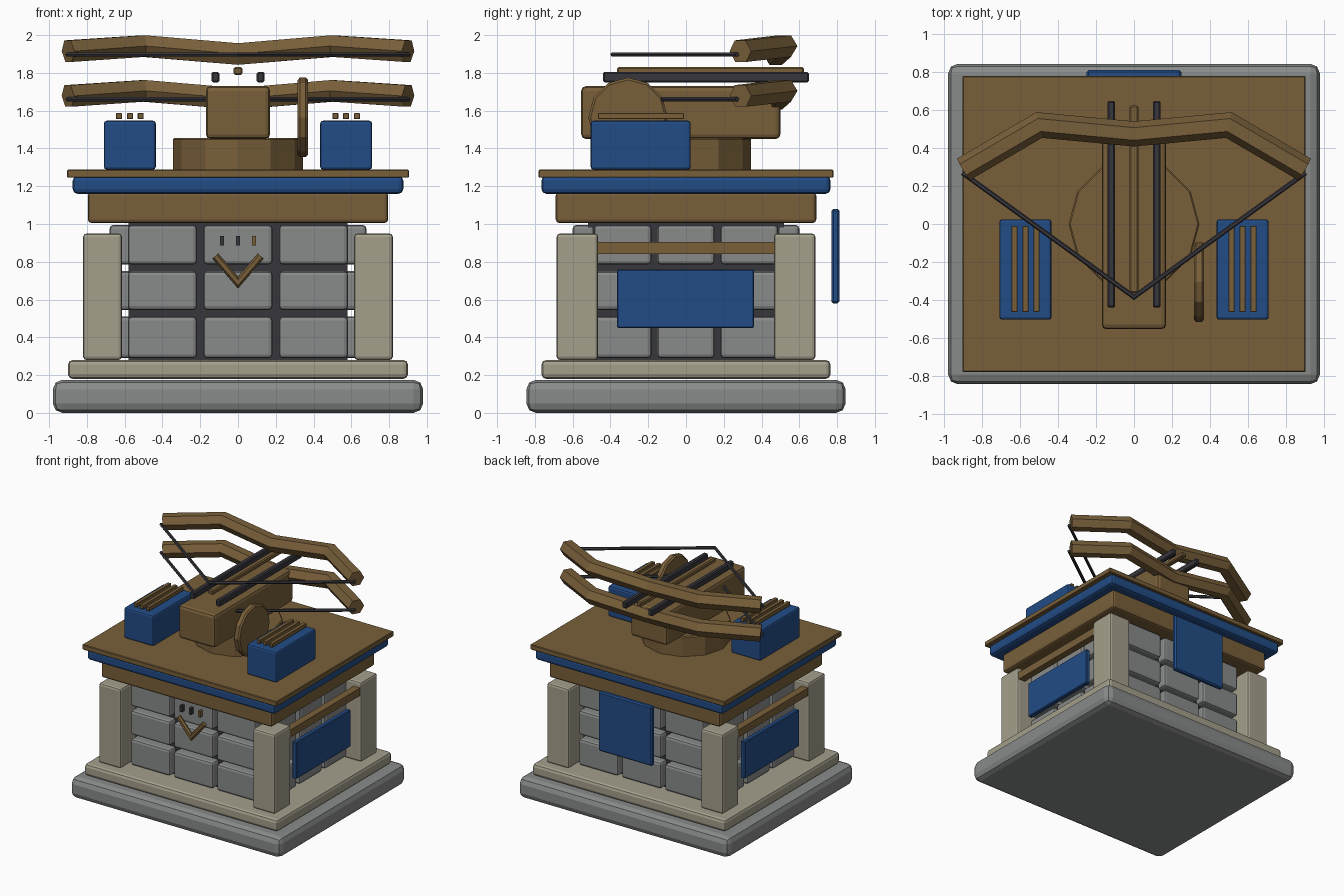
import bpy, bmesh, math
from mathutils import Vector, Matrix

if "Cube" in bpy.data.objects:
    bpy.data.objects.remove(bpy.data.objects["Cube"])


def mat(name, rgb):
    m = bpy.data.materials.new(name)
    m.diffuse_color = (*rgb, 1)
    m.use_nodes = True
    m.node_tree.nodes["Principled BSDF"].inputs["Base Color"].default_value = m.diffuse_color
    return m


GREY = mat("grey_stone", (0.25, 0.26, 0.255))
PALE = mat("pale_stone", (0.376, 0.352, 0.265))
WOOD = mat("brown_wood", (0.19, 0.115, 0.042))
BLUE = mat("blue_paint", (0.016, 0.072, 0.24))
DARK = mat("dark_iron", (0.037, 0.037, 0.046))


def finish(bm, name, m):
    bmesh.ops.recalc_face_normals(bm, faces=bm.faces)
    me = bpy.data.meshes.new(name)
    bm.to_mesh(me)
    bm.free()
    me.materials.append(m)
    ob = bpy.data.objects.new(name, me)
    bpy.context.collection.objects.link(ob)
    return ob


def bevel(bm, width, segs):
    if width:
        edges = [e for e in bm.edges if e.calc_face_angle(0) > 0.8]
        bmesh.ops.bevel(bm, geom=edges, offset=width, segments=segs,
                        profile=0.5, affect='EDGES')


def box(name, xr, yr, zr, m, b=0.0, segs=2):
    """Bevelled box from its extents on each axis."""
    bm = bmesh.new()
    bmesh.ops.create_cube(bm, size=1)
    for v in bm.verts:
        v.co = Vector([(r[0] + r[1]) / 2 + c * (r[1] - r[0])
                       for c, r in zip(v.co, (xr, yr, zr))])
    bevel(bm, b, segs)
    return finish(bm, name, m)


def span(c, w):
    return (c - w / 2, c + w / 2)


def flip(r, s):
    return tuple(sorted((r[0] * s, r[1] * s)))


def disc(name, r, depth, loc, rot, m, b):
    bm = bmesh.new()
    bmesh.ops.create_cone(bm, cap_ends=True, segments=12, radius1=r, radius2=r, depth=depth)
    bevel(bm, b, 1)
    bm.transform(Matrix.Translation(loc) @ rot)
    return finish(bm, name, m)


def tube(name, pts, r, m, sides=6, up=(0, 0, 1)):
    """Mitred polygonal tube along a path."""
    pts, up = [Vector(p) for p in pts], Vector(up)
    bm, rings = bmesh.new(), []
    for i, p in enumerate(pts):
        a = (p - pts[max(i - 1, 0)]).normalized()
        c = (pts[min(i + 1, len(pts) - 1)] - p).normalized()
        t = (a + c).normalized()
        k = 1 / max(t.dot(c if c.length else a), 0.3)
        side = t.cross(up).normalized()
        upv = side.cross(t)
        rings.append([bm.verts.new(p + r * (side * k * math.cos(j * math.tau / sides)
                                            + upv * math.sin(j * math.tau / sides)))
                      for j in range(sides)])
    for q, s in zip(rings, rings[1:]):
        for j in range(sides):
            n = (j + 1) % sides
            bm.faces.new((q[j], q[n], s[n], s[j]))
    bm.faces.new(rings[0])
    bm.faces.new(rings[-1])
    return finish(bm, name, m)


# stone base
box("foundation_slab", (-0.98, 0.98), (-0.845, 0.845), (0, 0.175), GREY, 0.05)
box("plinth", (-0.9, 0.9), (-0.765, 0.765), (0.18, 0.28), PALE, 0.025)
box("wall_core", (-0.58, 0.58), (-0.52, 0.52), (0.27, 1.01), DARK)

# corner pillars, side panels and rails
for s in (-1, 1):
    for t in (-1, 1):
        box("corner_pillar", flip((0.615, 0.82), s), flip((0.465, 0.685), t),
            (0.28, 0.95), PALE, 0.018)
    box("side_panel", flip((0.76, 0.8), s), (-0.365, 0.36), (0.45, 0.76), BLUE, 0.006, 1)
    box("side_rail", flip((0.75, 0.81), s), (-0.47, 0.47), (0.84, 0.905), WOOD)

# wall blocks on all four sides
for zr in ((0.29, 0.51), (0.545, 0.75), (0.785, 0.995)):
    for s in (-1, 1):
        for c in (-1, 0, 1):
            box("wall_block", span(c * 0.4, 0.365), flip((0.48, 0.6), s), zr, GREY, 0.02)
            box("side_wall_block", flip((0.56, 0.68), s), span(c * 0.335, 0.305), zr, GREY, 0.02)

# platform
box("platform_beam", (-0.795, 0.795), (-0.69, 0.69), (1.005, 1.17), WOOD, 0.02)
box("platform_trim", (-0.875, 0.875), (-0.765, 0.765), (1.16, 1.255), BLUE, 0.025)
box("deck", (-0.905, 0.905), (-0.78, 0.78), (1.245, 1.288), WOOD, 0.005, 1)

# launcher body
disc("turntable", 0.345, 0.175, (0, 0, 1.3675), Matrix(), WOOD, 0.008)
box("launcher_body", (-0.17, 0.17), (-0.555, 0.5), (1.45, 1.73), WOOD, 0.025)
for s in (-1, 1):
    box("guide_rail", span(s * 0.12, 0.042), (-0.44, 0.65), (1.75, 1.805), DARK, 0.008, 1)
box("loaded_bolt", (-0.023, 0.023), (-0.365, 0.625), (1.79, 1.83), WOOD, 0.008, 1)
disc("crank_wheel", 0.21, 0.055, (0.343, -0.307, 1.565),
     Matrix.Rotation(math.pi / 2, 4, 'Y'), WOOD, 0.012)

# two stacked bows with strings
for name, dz in (("upper", 0), ("lower", -0.237)):
    half = [(0.9, 0.288, 1.915), (0.5, 0.522, 1.942)]
    path = ([(-x, y, z + dz) for x, y, z in half] + [(0, 0.475, 1.9 + dz)]
            + [(x, y, z + dz) for x, y, z in reversed(half)])
    tube(name + "_bow", path, 0.066, WOOD)
    z = 1.898 + dz
    tube(name + "_bow_string", [(-0.905, 0.27, z), (0, -0.385, z), (0.905, 0.27, z)], 0.013, DARK)

# ammunition boxes with bolts
for s in (-1, 1):
    box("ammo_box", flip((0.435, 0.71), s), (-0.505, 0.025), (1.288, 1.547), BLUE, 0.015)
    for c in (0.515, 0.572, 0.63):
        box("spare_bolt", span(s * c, 0.032), (-0.465, -0.01), (1.555, 1.587), WOOD, 0.003, 1)

# front emblem and rear banner
tube("front_chevron", [(-0.12, -0.62, 0.83), (0, -0.62, 0.69), (0.12, -0.62, 0.83)],
     0.02, WOOD, 6, (0, 1, 0))
for x, m in ((-0.085, DARK), (0, DARK), (0.085, WOOD)):
    box("front_marker", span(x, 0.02), (-0.64, -0.605), (0.885, 0.937), m)
box("rear_banner", (-0.25, 0.25), (0.77, 0.812), (0.58, 1.08), BLUE, 0.01, 1)
